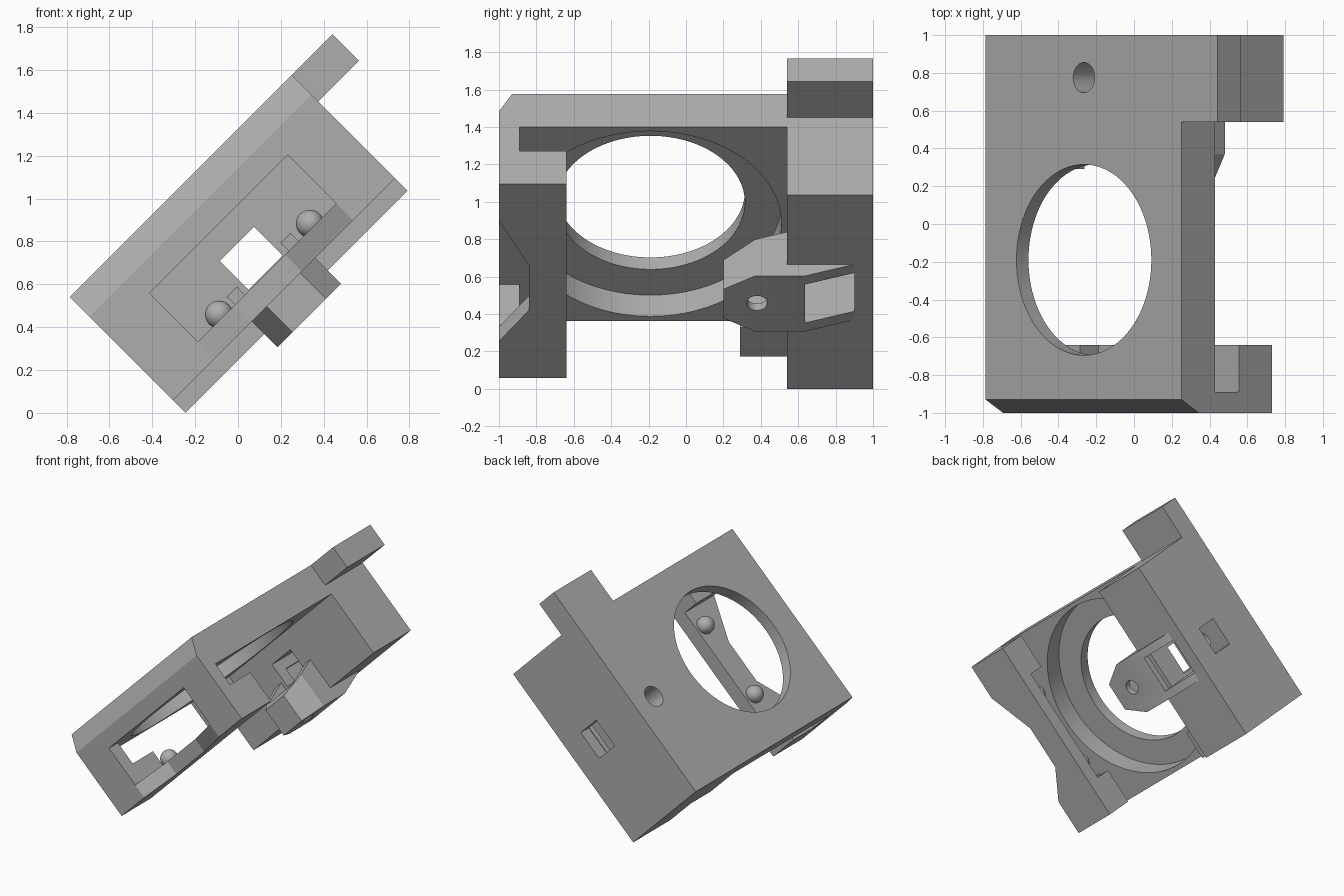
import bpy, bmesh, math
from mathutils import Matrix, Vector

if "Cube" in bpy.data.objects:
    bpy.data.objects.remove(bpy.data.objects["Cube"])

gray = bpy.data.materials.new("plain gray")
gray.use_nodes = True
COLOR = (0.42, 0.42, 0.42, 1)
gray.diffuse_color = COLOR
gray.node_tree.nodes["Principled BSDF"].inputs["Base Color"].default_value = COLOR

# The bracket is tilted 45 degrees. Local axes: u along the plate, y, d = depth under its top face.
R = math.sqrt(0.5)
LEN, MID, EYE = 1.465, 0.735, -0.19


def place(u, y, d):
    return Vector((-0.785 + (u + d) * R, y, 0.54 + (u - d) * R))


def finish(name, bm):
    bmesh.ops.recalc_face_normals(bm, faces=bm.faces)
    mesh = bpy.data.meshes.new(name)
    bm.to_mesh(mesh)
    bm.free()
    mesh.materials.append(gray)
    obj = bpy.data.objects.new(name, mesh)
    bpy.context.collection.objects.link(obj)
    return obj


def prism(name, low, high):
    """Solid between two matching loops of (u, y, d) points."""
    bm = bmesh.new()
    a = [bm.verts.new(place(*p)) for p in low]
    b = [bm.verts.new(place(*p)) for p in high]
    bm.faces.new(a)
    bm.faces.new(b)
    n = len(a)
    for i in range(n):
        j = (i + 1) % n
        bm.faces.new((a[i], a[j], b[j], b[i]))
    return finish(name, bm)


def side_prism(name, profile, u0, u1):
    return prism(name, [(u0, y, d) for y, d in profile], [(u1, y, d) for y, d in profile])


def plan_prism(name, outline, d0, d1):
    return prism(name, [(u, y, d0) for u, y in outline], [(u, y, d1) for u, y in outline])


def box(name, u, y, d):
    return plan_prism(name, [(u[0], y[0]), (u[1], y[0]), (u[1], y[1]), (u[0], y[1])], *d)


def cylinder(name, y, r, d0, d1, sides=96):
    ring = [2 * math.pi * i / sides for i in range(sides)]
    return plan_prism(name, [(MID + r * math.cos(t), y + r * math.sin(t)) for t in ring], d0, d1)


def boolean(obj, tools, operation="DIFFERENCE"):
    """Apply each tool in turn, then remove it."""
    for tool in tools:
        tool.hide_render = True
        mod = obj.modifiers.new("cut", "BOOLEAN")
        mod.operation = operation
        mod.solver = "EXACT"
        mod.object = tool
        graph = bpy.context.evaluated_depsgraph_get()
        mesh = bpy.data.meshes.new_from_object(obj.evaluated_get(graph))
        obj.modifiers.clear()
        obj.data = mesh
        bpy.data.objects.remove(tool)


# Main body: top plate, front wall and deeper back wall
body = side_prism("bracket_body", [(-0.93, 0), (1, 0), (1, 0.764), (0.54, 0.764), (0.54, 0.25),
                                   (-0.64, 0.25), (-0.64, 0.68), (-1, 0.68), (-1, 0.13)], 0, LEN)
boolean(body, [box("end_tab", (LEN - 0.1, LEN + 0.27), (0.54, 1), (0, 0.175))], "UNION")

boolean(body, [
    # Round opening with a wider recess beneath it
    cylinder("opening", EYE, 0.505, -0.1, 0.2),
    cylinder("recess", EYE, 0.7, 0.09, 0.26),
    # Slot along the front wall, window through it, and dip in the bar below
    box("slot", (-0.1, LEN + 0.1), (-0.89, -0.6), (0.25, 0.43)),
    box("window", (0.276, 1.188), (-1.1, -0.6), (0.25, 0.57)),
    plan_prism("bar_dip", [(0.276, -1), (0.276, -1.1), (1.188, -1.1), (1.188, -1),
                           (0.85, -0.84), (0.51, -0.84)], 0.56, 0.8),
    # Screw hole, square passage and nut slot in the back wall
    cylinder("screw_hole", 0.775, 0.08, -0.1, 0.5, 48),
    box("passage", (0.615, 0.84), (0.4, 1.1), (0.375, 0.565)),
    box("nut_slot", (0.585, 0.875), (0.635, 0.9), (0.45, 0.9)),
])

# Tapered channel clip under the back wall
clip = side_prism("channel_clip", [(0.2, 0.63), (0.56, 0.51), (0.56, 0.74), (0.9, 0.762),
                                   (0.635, 0.85), (0.2, 0.85)], 0.52, 0.94)
boolean(clip, [
    plan_prism("taper_low", [(0.62, 0.2), (0.52, 0.37), (0.4, 0.37), (0.4, 0.1), (0.62, 0.1)], 0.3, 1),
    plan_prism("taper_high", [(0.84, 0.2), (0.94, 0.37), (1.1, 0.37), (1.1, 0.1), (0.84, 0.1)], 0.3, 1),
    box("channel", (0.585, 0.875), (0.3, 0.7), (0.4, 0.8)),
    box("clip_slot", (0.585, 0.875), (0.635, 0.95), (0.4, 1)),
    cylinder("clip_hole", 0.38, 0.055, 0.7, 1, 32),
])

# Small ledge at the low end of the back wall
box("retaining_ledge", (0, 0.22), (0.29, 0.545), (0.24, 0.52))

# Pair of round bumps on the front bar
bumps = []
for side in (-1, 1):
    bm = bmesh.new()
    bmesh.ops.create_uvsphere(bm, u_segments=32, v_segments=16, radius=0.065,
                              matrix=Matrix.Translation(place(MID + side * 0.3, -0.72, 0.55)))
    bumps.append(finish("low_bump" if side < 0 else "high_bump", bm))

# Smooth the round surfaces and keep edges sharp
for obj in bpy.context.view_layer.objects:
    obj.select_set(obj in bumps or obj in (body, clip))
bpy.context.view_layer.objects.active = body
bpy.ops.object.shade_smooth_by_angle(angle=math.radians(25))
